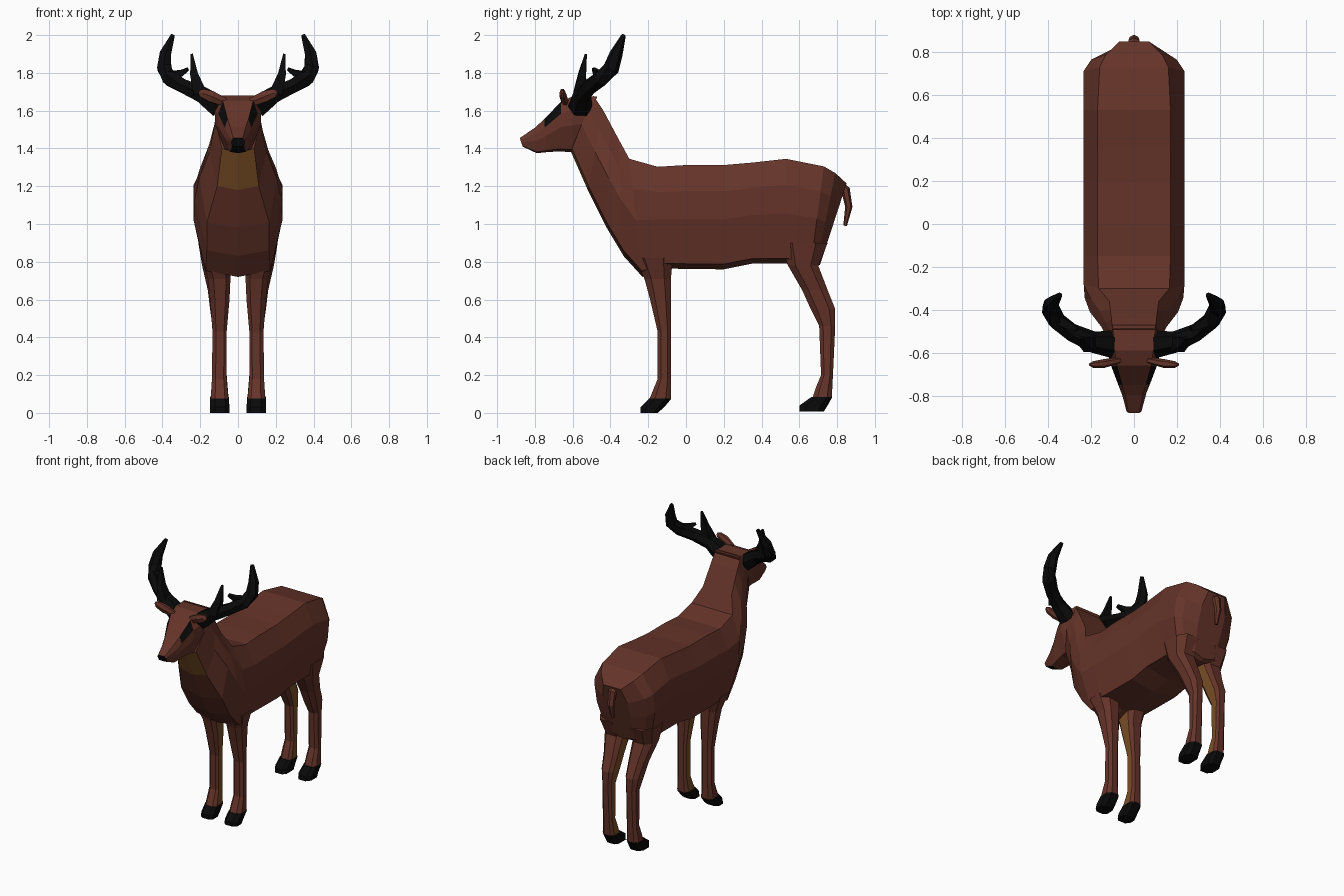
import bpy, bmesh, math
from mathutils import Vector


def material(name, rgb):
    m = bpy.data.materials.new(name)
    m.diffuse_color = (*rgb, 1)
    return m


BROWN = material("brown_coat", (0.130, 0.034, 0.022))
TAN = material("tan_fur", (0.190, 0.075, 0.018))
BLACK = material("black_horn", (0.003, 0.003, 0.003))


def loft(name, rings, mats, rule=lambda i, j: 0):
    """Skin a list of closed rings; rule(ring, side) picks the material (ring -1 / -2 = start / end cap)."""
    bm = bmesh.new()
    vs = [[bm.verts.new(p) for p in r] for r in rings]
    n = len(rings[0])
    for i in range(len(vs) - 1):
        for j in range(n):
            k = (j + 1) % n
            f = bm.faces.new((vs[i][j], vs[i][k], vs[i + 1][k], vs[i + 1][j]))
            f.material_index = rule(i, j)
    bm.faces.new(vs[0][::-1]).material_index = rule(-1, 0)
    bm.faces.new(vs[-1]).material_index = rule(-2, 0)
    bmesh.ops.recalc_face_normals(bm, faces=bm.faces)
    me = bpy.data.meshes.new(name)
    bm.to_mesh(me)
    bm.free()
    for m in mats:
        me.materials.append(m)
    ob = bpy.data.objects.new(name, me)
    bpy.context.collection.objects.link(ob)
    return ob


def section(top, bottom, widths):
    """Symmetric nine-sided section from a top point to a bottom point (y, z)."""
    t, b = Vector(top), Vector(bottom)
    half = [(w, *t.lerp(b, s)) for w, s in zip(widths, (0, 0.25, 0.52, 0.95))]
    return half + [(0, *b)] + [(-x, y, z) for x, y, z in reversed(half)]


def tube(name, path, mat, sides=6, squash=1.0):
    """Tapered tube along (x, y, z, radius) points."""
    pts = [Vector(p[:3]) for p in path]
    rings = []
    for i, p in enumerate(pts):
        d = (pts[min(i + 1, len(pts) - 1)] - pts[max(i - 1, 0)]).normalized()
        u = d.cross(Vector((0, 1, 0))).normalized()
        v = d.cross(u)
        r = path[i][3]
        rings.append([p + u * r * math.cos(a) + v * r * squash * math.sin(a)
                      for a in (math.tau * (k + 0.5) / sides for k in range(sides))])
    return loft(name, rings, [mat])


def mirror_path(path, s):
    return [(p[0] * s, *p[1:]) for p in path]


# Trunk and neck, rump to throat
B = (0.17, 0.235, 0.235, 0.185)
trunk = [
    ((0.85, 1.215), (0.71, 0.785), (0.07, 0.10, 0.10, 0.08)),
    ((0.79, 1.27), (0.69, 0.775), (0.13, 0.20, 0.20, 0.15)),
    ((0.73, 1.305), (0.66, 0.775), (0.16, 0.235, 0.235, 0.18)),
    ((0.53, 1.345), (0.53, 0.79), B),
    ((0.35, 1.325), (0.35, 0.79), B),
    ((0.20, 1.312), (0.20, 0.76), B),
    ((0.0, 1.312), (0.0, 0.762), B),
    ((-0.15, 1.303), (-0.12, 0.765), B),
    ((-0.30, 1.345), (-0.23, 0.72), (0.165, 0.235, 0.235, 0.17)),
    ((-0.36, 1.455), (-0.33, 0.83), (0.115, 0.20, 0.23, 0.165)),
    ((-0.40, 1.53), (-0.42, 0.98), (0.11, 0.16, 0.205, 0.165)),
    ((-0.44, 1.605), (-0.52, 1.18), (0.105, 0.13, 0.15, 0.11)),
    ((-0.49, 1.68), (-0.61, 1.385), (0.10, 0.11, 0.115, 0.085)),
]
throat = len(trunk) - 2
loft("body", [section(*s) for s in trunk], [BROWN, TAN],
     lambda i, j: int(i == throat and j in (3, 4)))

# Head with dark eye facets and a dark nose
skull = [
    ((-0.47, 1.675), (-0.57, 1.40), (0.10, 0.11, 0.11, 0.07)),
    ((-0.59, 1.68), (-0.61, 1.38), (0.09, 0.125, 0.12, 0.07)),
    ((-0.66, 1.65), (-0.67, 1.385), (0.08, 0.105, 0.105, 0.06)),
    ((-0.75, 1.555), (-0.74, 1.38), (0.055, 0.07, 0.075, 0.05)),
    ((-0.80, 1.51), (-0.79, 1.375), (0.04, 0.055, 0.055, 0.04)),
    ((-0.88, 1.455), (-0.865, 1.41), (0.025, 0.033, 0.035, 0.03)),
]


def head_rule(i, j):
    eye = i == 2 and j in (0, 7)
    nose = i == -2 or (i == 4 and j in (3, 4))
    return int(eye or nose)


loft("head", [section(*s) for s in skull], [BROWN, BLACK], head_rule)


def leg_ring(s, z, yf, yb, xi, xo):
    """Chamfered rectangle; side 7 is the inner face."""
    w, d = xo - xi, yb - yf
    uv = [(0, .2), (.2, 0), (.75, 0), (1, .25), (1, .75), (.75, 1), (.2, 1), (0, .8)]
    return [(s * (xi + u * w), yf + v * d, z) for u, v in uv]


# Leg stations: z, front y, back y, inner x, outer x
legs = {
    "front": ([(.82, -.27, -.07, .04, .195), (.71, -.22, -.08, .04, .16),
               (.60, -.19, -.08, .045, .148), (.43, -.15, -.08, .06, .135),
               (.18, -.15, -.08, .06, .138), (.07, -.195, -.08, .05, .145)],
              [(.075, -.195, -.078, .048, .147), (.03, -.24, -.115, .046, .147),
               (0, -.24, -.15, .046, .147)]),
    "rear": ([(.90, .50, .75, .04, .21), (.78, .54, .70, .04, .19),
              (.65, .615, .75, .045, .16), (.55, .66, .79, .05, .148),
              (.46, .705, .79, .06, .135), (.20, .715, .778, .06, .135),
              (.14, .69, .775, .055, .14), (.08, .67, .772, .05, .145)],
             [(.085, .665, .775, .048, .147), (.04, .602, .75, .046, .147),
              (.008, .60, .73, .046, .147)]),
}

# Antler beam, brow tine, inner tine and ear: x, y, z, radius
beam = [(.10, -.56, 1.62, .065), (.19, -.55, 1.685, .05), (.29, -.505, 1.73, .042),
        (.36, -.45, 1.77, .045), (.39, -.395, 1.825, .043), (.385, -.37, 1.90, .035),
        (.345, -.33, 2.0, .012)]
brow = [(.20, -.56, 1.69, .05), (.232, -.55, 1.79, .03), (.245, -.53, 1.90, .008)]
inner = [(.36, -.44, 1.79, .03), (.31, -.47, 1.795, .026), (.265, -.49, 1.82, .012)]
ear = [(.07, -.635, 1.645, .025), (.14, -.65, 1.675, .034), (.19, -.655, 1.693, .026),
       (.207, -.655, 1.70, .01)]

for side, s in (("left", 1), ("right", -1)):
    for pos, (leg, hoof) in legs.items():
        loft(f"{pos}_leg_{side}", [leg_ring(s, *r) for r in leg], [BROWN, TAN],
             lambda i, j: int(i >= 0 and j == 7))
        loft(f"{pos}_hoof_{side}", [leg_ring(s, *r) for r in hoof], [BLACK])
    tube(f"antler_beam_{side}", mirror_path(beam, s), BLACK)
    tube(f"antler_brow_tine_{side}", mirror_path(brow, s), BLACK, 4)
    tube(f"antler_inner_tine_{side}", mirror_path(inner, s), BLACK, 4)
    tube(f"ear_{side}", mirror_path(ear, s), BROWN, 6, 0.6)

# Tail
tube("tail", [(0, .80, 1.215, .03), (0, .845, 1.18, .03), (0, .862, 1.09, .024),
              (0, .842, .99, .012)], BROWN, 6, 0.8)
